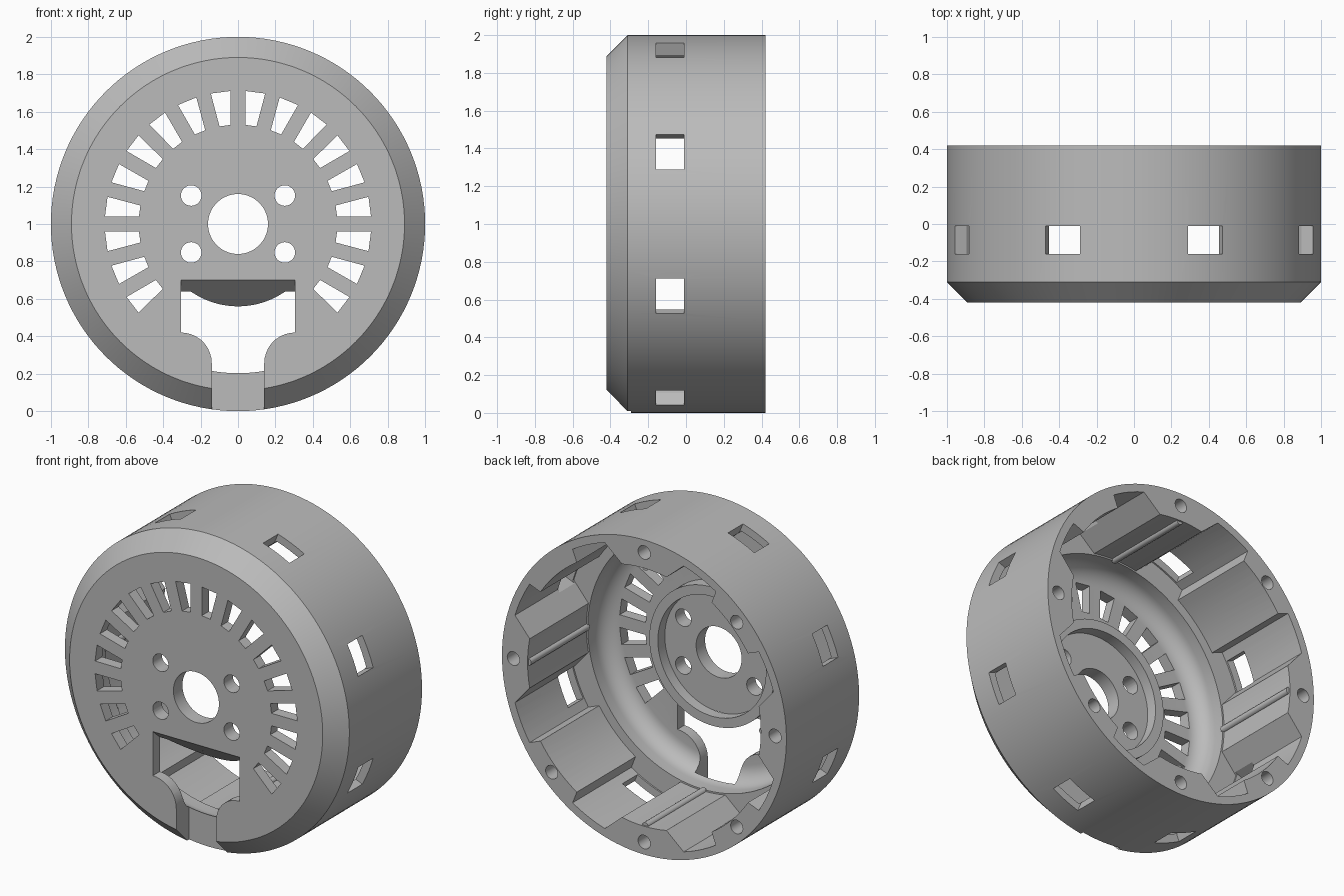
import bpy, bmesh
from math import sin, cos, radians, pi

cube = bpy.data.objects.get("Cube")
if cube:
    bpy.data.objects.remove(cube)

grey = bpy.data.materials.new("light_grey")
grey.use_nodes = True
colour = (0.5, 0.5, 0.5, 1)
grey.diffuse_color = colour
grey.node_tree.nodes["Principled BSDF"].inputs["Base Color"].default_value = colour


def polar(r, deg):
    a = radians(deg)
    return (r * cos(a), 1 + r * sin(a))


def make_object(name, bm):
    bmesh.ops.recalc_face_normals(bm, faces=bm.faces)
    mesh = bpy.data.meshes.new(name)
    bm.to_mesh(mesh)
    bm.free()
    mesh.materials.append(grey)
    ob = bpy.data.objects.new(name, mesh)
    bpy.context.collection.objects.link(ob)
    return ob


def prism(bm, outline, y0, y1):
    """Extrude an (x, z) outline along y."""
    face = bm.faces.new([bm.verts.new((x, y0, z)) for x, z in outline])
    out = bmesh.ops.extrude_face_region(bm, geom=[face])
    for v in out["geom"]:
        if isinstance(v, bmesh.types.BMVert):
            v.co.y = y1


def disc(cx, cz, r, n=24):
    return [(cx + r * cos(2 * pi * i / n), cz + r * sin(2 * pi * i / n)) for i in range(n)]


def lathe(name, profile, n=128):
    """Spin a closed (radius, y) profile around the y axis."""
    bm = bmesh.new()
    rings = []
    for i in range(n):
        ring = []
        for r, y in profile:
            x, z = polar(r, 360 * i / n)
            ring.append(bm.verts.new((x, y, z)))
        rings.append(ring)
    m = len(profile)
    for i in range(n):
        a, b = rings[i], rings[(i + 1) % n]
        for j in range(m):
            k = (j + 1) % m
            bm.faces.new((a[j], a[k], b[k], b[j]))
    return make_object(name, bm)


def cut(target, bm):
    cutter = make_object("cutter", bm)
    cutter.hide_render = True
    mod = target.modifiers.new("cut", "BOOLEAN")
    mod.operation = "DIFFERENCE"
    mod.solver = "EXACT"
    mod.object = cutter
    bpy.context.view_layer.objects.active = target
    bpy.ops.object.modifier_apply(modifier=mod.name)
    bpy.data.objects.remove(cutter)


# Housing: chamfered drum, coved floor and raised hub ring
cove = [(0.70 + 0.11 * cos(radians(a)), -0.24 - 0.11 * sin(radians(a))) for a in range(0, 91, 10)]
housing = lathe("housing", [(0.16, -0.42), (0.89, -0.42), (1, -0.31), (1, 0.42),
                            (0.82, 0.42), (0.82, -0.17), (0.81, -0.17)] + cove +
                [(0.44, -0.35), (0.44, -0.26), (0.38, -0.26), (0.38, -0.33), (0.16, -0.33)])

# Wall recesses, leaving four thick blocks and four thinner screw pads
bm = bmesh.new()
for q in range(4):
    base = 90 * q
    outer = [(0.95, a) for a in range(17, 33, 3)]
    pad = [(0.87, a) for a in range(33, 58, 3)]
    mirrored = [(r, 90 - a) for r, a in reversed(outer)]
    inner = [(0.7, a) for a in (79, 56, 34, 11)]
    outline = [(0.82, 11)] + outer + pad + mirrored + [(0.82, 79)] + inner
    prism(bm, [polar(r, base + a) for r, a in outline], -0.17, 0.5)
cut(housing, bm)

# Side windows
bm = bmesh.new()
for i in range(8):
    a = radians(22.5 + 45 * i)
    corners = [(0.88, -0.1), (1.1, -0.1), (1.1, 0.1), (0.88, 0.1)]
    prism(bm, [(r * cos(a) - t * sin(a), 1 + r * sin(a) + t * cos(a)) for r, t in corners], -0.16, -0.01)
cut(housing, bm)

# Radial vents and four mounting holes through the front
bm = bmesh.new()
for i in range(18):
    a = radians(-37.5 + 15 * i)
    corners = [(0.53, -0.03), (0.71, -0.053), (0.71, 0.053), (0.53, 0.03)]
    prism(bm, [(r * cos(a) - t * sin(a), 1 + r * sin(a) + t * cos(a)) for r, t in corners], -0.5, -0.2)
for sx in (-1, 1):
    for sz in (-1, 1):
        prism(bm, disc(0.25 * sx, 1 + 0.152 * sz, 0.055), -0.5, -0.2)
cut(housing, bm)

# Screw holes in the rear rim
bm = bmesh.new()
for i in range(8):
    prism(bm, disc(*polar(0.92, 45 * i), 0.043), 0.1, 0.5)
cut(housing, bm)

# Cable opening with rounded shoulders, running out through the lower rim
right = [(0.305, 0.55)]
for a in range(90, -1, -10):
    right.append((0.305 - 0.165 * cos(radians(a)), 0.255 + 0.165 * sin(radians(a))))
right.append((0.14, -0.1))
bm = bmesh.new()
prism(bm, right + [(-x, z) for x, z in reversed(right)], -0.5, -0.29)
cut(housing, bm)

# Sloped upper part of the opening
bm = bmesh.new()
slope = [(-0.5, 0.70), (-0.42, 0.70), (-0.26, 0.56), (-0.2, 0.56), (-0.2, 0.5), (-0.5, 0.5)]
face = bm.faces.new([bm.verts.new((-0.305, y, z)) for y, z in slope])
out = bmesh.ops.extrude_face_region(bm, geom=[face])
bmesh.ops.translate(bm, verts=[v for v in out["geom"] if isinstance(v, bmesh.types.BMVert)], vec=(0.61, 0, 0))
cut(housing, bm)

# Thin ribs along the thick blocks
bm = bmesh.new()
for i in range(4):
    prism(bm, disc(*polar(0.823, 90 * i), 0.022, 16), -0.18, 0.41)
ribs = make_object("block_ribs", bm)

for ob in (housing, ribs):
    bpy.ops.object.select_all(action="DESELECT")
    ob.select_set(True)
    bpy.context.view_layer.objects.active = ob
    bpy.ops.object.shade_smooth_by_angle(angle=radians(25))
